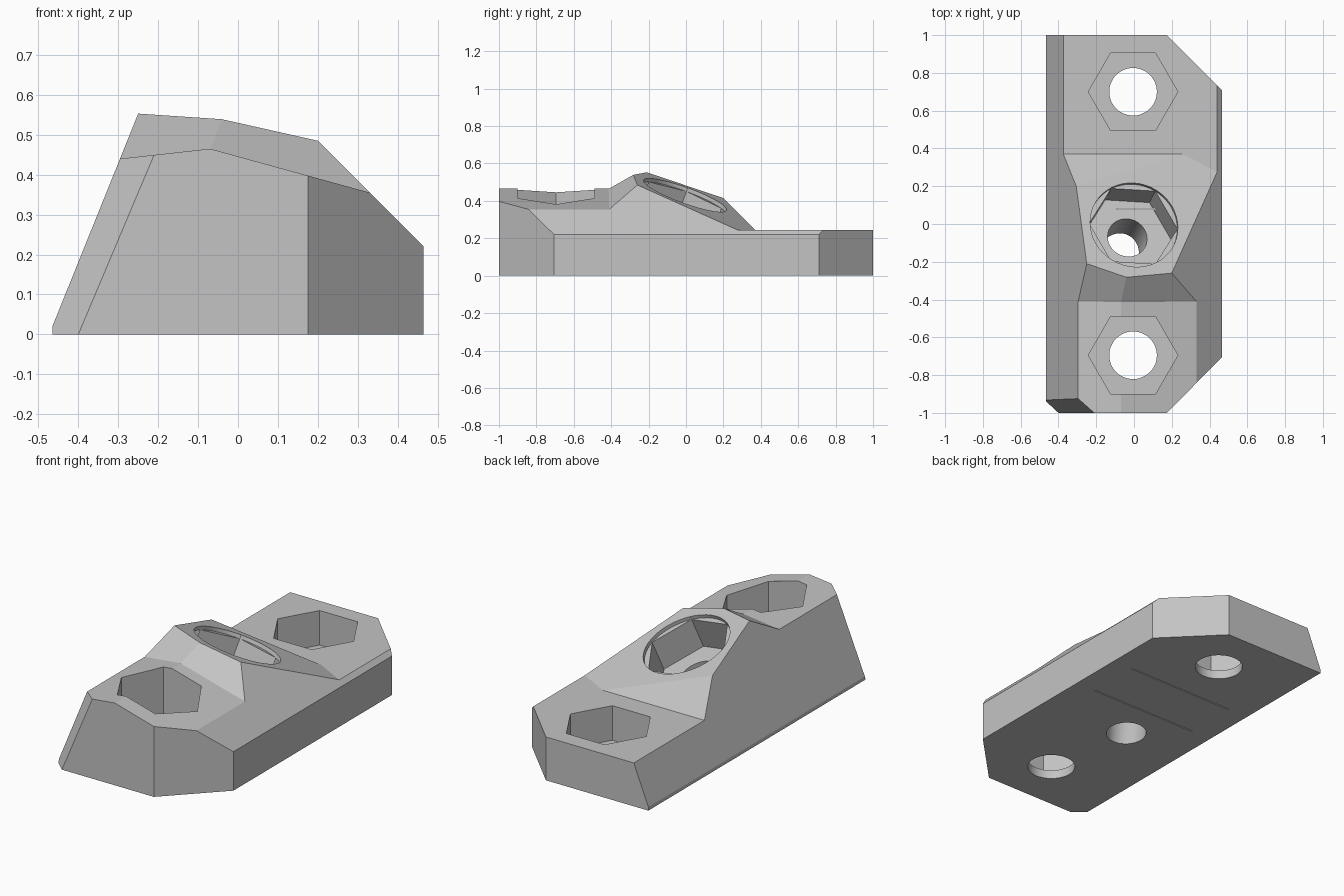
import bpy, bmesh, math
from mathutils import Vector, Matrix

if "Cube" in bpy.data.objects:
    bpy.data.objects.remove(bpy.data.objects["Cube"], do_unlink=True)

grey = bpy.data.materials.new("plain grey")
grey.use_nodes = True
colour = (0.55, 0.55, 0.55, 1)
grey.diffuse_color = colour
grey.node_tree.nodes["Principled BSDF"].inputs["Base Color"].default_value = colour

INSIDE = Vector((0, 0, 0.1))


def to_object(bm, name):
    bmesh.ops.recalc_face_normals(bm, faces=bm.faces)
    mesh = bpy.data.meshes.new(name)
    bm.to_mesh(mesh)
    bm.free()
    mesh.materials.append(grey)
    obj = bpy.data.objects.new(name, mesh)
    bpy.context.collection.objects.link(obj)
    return obj


def clipped_box(name, low, high, planes=()):
    """Box trimmed by planes, each given by three points."""
    low, high = Vector(low), Vector(high)
    bm = bmesh.new()
    bmesh.ops.create_cube(bm, size=1)
    for v in bm.verts:
        v.co = (low + high) / 2 + v.co * (high - low)
    for a, b, c in planes:
        a, b, c = Vector(a), Vector(b), Vector(c)
        normal = (b - a).cross(c - a).normalized()
        if normal.dot(INSIDE - a) > 0:
            normal = -normal
        cut = bmesh.ops.bisect_plane(
            bm, geom=bm.verts[:] + bm.edges[:] + bm.faces[:], dist=1e-5,
            plane_co=a, plane_no=normal, clear_outer=True)
        rim = [g for g in cut["geom_cut"] if isinstance(g, bmesh.types.BMEdge)]
        bmesh.ops.edgeloop_fill(bm, edges=rim)
    return to_object(bm, name)


def prism(name, sides, radius, bottom, top, frame):
    bm = bmesh.new()
    bmesh.ops.create_cone(bm, cap_ends=True, segments=sides, radius1=radius,
                          radius2=radius, depth=top - bottom,
                          matrix=frame @ Matrix.Translation((0, 0, (top + bottom) / 2)))
    return to_object(bm, name)


def combine(target, tool, operation):
    mod = target.modifiers.new(operation, "BOOLEAN")
    mod.operation = operation
    mod.solver = "EXACT"
    mod.object = tool
    bpy.context.view_layer.objects.active = target
    bpy.ops.object.modifier_apply(modifier=mod.name)
    bpy.data.objects.remove(tool, do_unlink=True)


# Low rear slab, oversized so the outer envelope trims it
body = clipped_box("mounting_block", (-1, -1.2, -0.2), (1, 1.3, 0.245))

# Front raised block with a shallow ridge
ridge = [(-0.07, 0, 0.465), (-0.07, -1, 0.465)]
front = clipped_box("front_block", (-0.9, -1.4, -0.3), (0.9, -0.3, 0.9),
                    [ridge + [(-0.295, 0, 0.44)], ridge + [(0.33, 0, 0.355)]])
combine(body, front, "UNION")

# Central hump: tilted seat, front ramps and rear chamfer
peak_left, peak_mid, peak_right = (-0.25, -0.21, 0.553), (-0.04, -0.28, 0.54), (0.2, -0.26, 0.485)
hump = clipped_box("hump", (-0.8, -0.9, -0.4), (0.8, 0.8, 1), [
    (peak_left, peak_right, (-0.306, 0.2, 0.415)),
    (peak_left, peak_mid, (-0.295, -0.41, 0.44)),
    (peak_mid, peak_right, (0.33, -0.41, 0.355)),
    ((0, 0.2, 0.415), (1, 0.2, 0.415), (0, 0.37, 0.245)),
])
combine(body, hump, "UNION")

# Outer envelope: sloped left side, bevelled right side and cut corners
envelope = clipped_box("envelope", (-0.465, -1, 0), (0.465, 1, 0.8), [
    ((-0.465, 0, 0.02), (-0.465, 1, 0.02), (-0.25, 0, 0.553)),
    ((0.465, 0, 0.22), (0.465, 1, 0.22), (0.33, 0, 0.355)),
    ((0.175, -1, 0), (0.465, -0.705, 0), (0.175, -1, 1)),
    ((0.175, 1, 0), (0.465, 0.71, 0), (0.175, 1, 1)),
    ((-0.4, -1, 0), (-0.21, -1, 0.45), (-0.295, -0.925, 0.44)),
])
combine(body, envelope, "INTERSECT")

# Upright bolt holes with hexagonal pockets (corners along x)
for y in (-0.695, 0.7):
    frame = Matrix.Translation((-0.005, y, 0)) @ Matrix.Rotation(math.pi / 2, 4, "Z")
    combine(body, prism("pocket", 6, 0.237, 0.05, 0.8, frame), "DIFFERENCE")
    combine(body, prism("bolt_hole", 48, 0.126, -0.1, 0.2, frame), "DIFFERENCE")

# Thin slits rising from the underside
for y in (0.08, 0.385):
    slit = clipped_box("slit", (-0.34, y - 0.003, -0.1), (0.34, y + 0.003, 0.2))
    combine(body, slit, "DIFFERENCE")

# Tilted bore, hexagonal pocket and shallow round lip in the hump
axis = Vector((0.19, 0.365, 1)).normalized()
side = (Vector((1, 0, 0)) - axis * axis.x).normalized()
tilt = Matrix((side, axis.cross(side), axis)).transposed().to_4x4()
frame = Matrix.Translation((0, -0.005, 0.43)) @ tilt @ Matrix.Rotation(math.pi / 2, 4, "Z")
combine(body, prism("bore", 48, 0.106, -0.8, 0.1, frame), "DIFFERENCE")
combine(body, prism("tilted_pocket", 6, 0.237, -0.2, 0.3, frame), "DIFFERENCE")
combine(body, prism("round_lip", 48, 0.236, -0.02, 0.25, frame), "DIFFERENCE")

# Smooth round walls, crisp planar edges
bpy.ops.object.select_all(action="DESELECT")
body.select_set(True)
bpy.context.view_layer.objects.active = body
bpy.ops.object.shade_smooth_by_angle(angle=math.radians(12))
